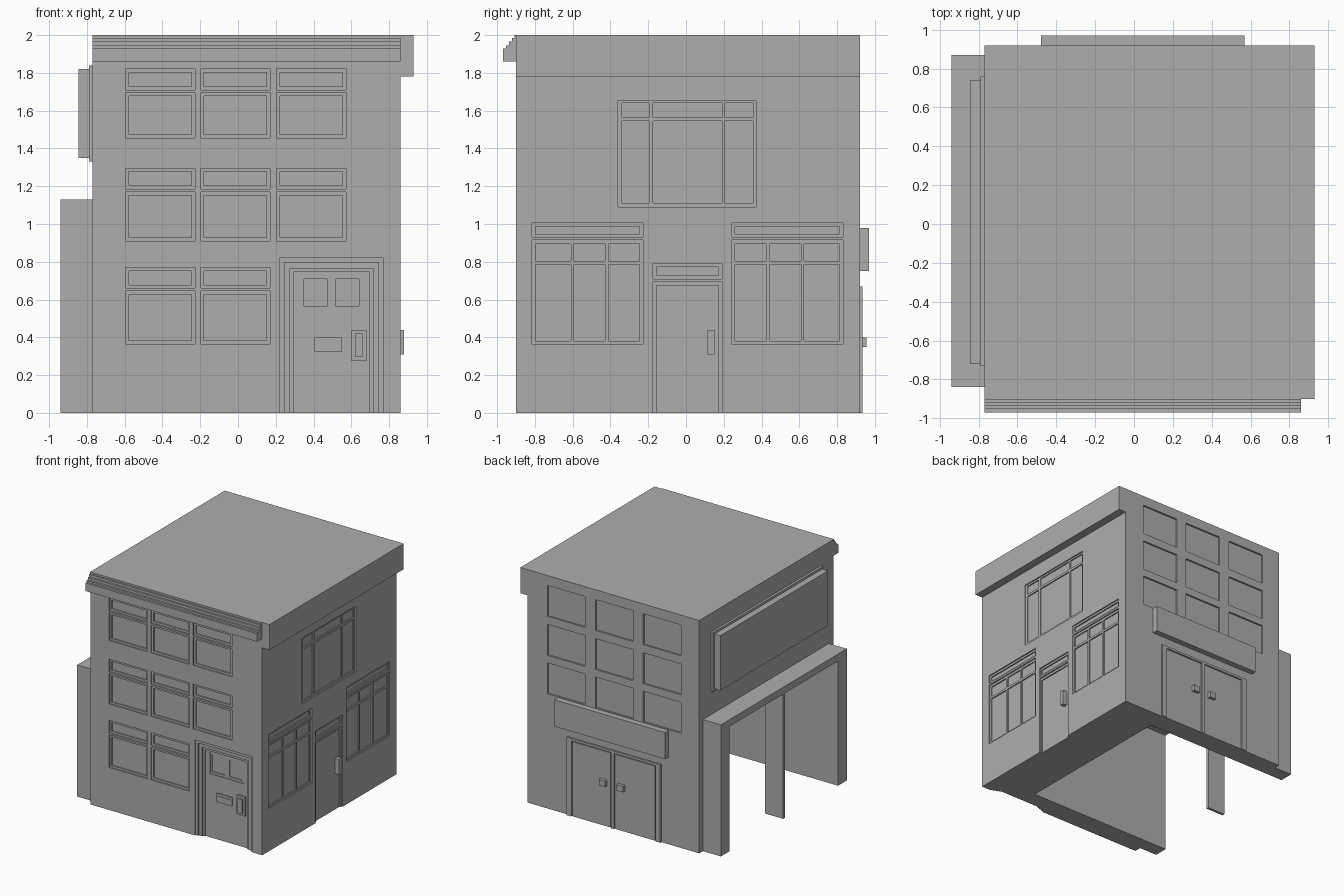
import bpy, bmesh

cube = bpy.data.objects.get("Cube")
if cube:
    bpy.data.objects.remove(cube, do_unlink=True)

grey = bpy.data.materials.new("plain_grey")
grey.use_nodes = True
COLOUR = (0.42, 0.42, 0.42, 1)
grey.diffuse_color = COLOUR
grey.node_tree.nodes["Principled BSDF"].inputs["Base Color"].default_value = COLOUR


def finish(name, bm):
    bmesh.ops.recalc_face_normals(bm, faces=bm.faces)
    mesh = bpy.data.meshes.new(name)
    bm.to_mesh(mesh)
    bm.free()
    mesh.materials.append(grey)
    obj = bpy.data.objects.new(name, mesh)
    bpy.context.collection.objects.link(obj)
    return obj


def boxes(name, spans):
    """One object from boxes given as (x0, x1, y0, y1, z0, z1)."""
    bm = bmesh.new()
    for x0, x1, y0, y1, z0, z1 in spans:
        for v in bmesh.ops.create_cube(bm, size=1)["verts"]:
            v.co.x = x1 if v.co.x > 0 else x0
            v.co.y = y1 if v.co.y > 0 else y0
            v.co.z = z1 if v.co.z > 0 else z0
    return finish(name, bm)


def cut(obj, spans):
    cutter = boxes("cutter", spans)
    cutter.hide_render = True
    mod = obj.modifiers.new("cut", "BOOLEAN")
    mod.operation, mod.solver, mod.object = "DIFFERENCE", "EXACT", cutter
    bpy.context.view_layer.update()
    graph = bpy.context.evaluated_depsgraph_get()
    mesh = bpy.data.meshes.new_from_object(obj.evaluated_get(graph))
    obj.modifiers.clear()
    obj.data = mesh
    bpy.data.objects.remove(cutter, do_unlink=True)


LEFT, RIGHT, FRONT, BACK = -0.77, 0.86, -0.90, 0.92


def on_wall(wall, a0, a1, z0, z1, inner, outer):
    """Box on a wall; inner and outer are distances out from its plane."""
    if wall == "front":
        return (a0, a1, FRONT - outer, FRONT - inner, z0, z1)
    if wall == "back":
        return (a0, a1, BACK + inner, BACK + outer, z0, z1)
    return (RIGHT + inner, RIGHT + outer, a0, a1, z0, z1)


layers = {}


def recess(wall, a0, a1, z0, z1, depth):
    bottom = -0.05 if z0 == 0 else z0
    layers.setdefault(depth, []).append(on_wall(wall, a0, a1, bottom, z1, -depth, 0.05))


def window(wall, a0, a1, z0, z1, columns=None, rows=None, rim=0.018):
    """Recessed frame with deeper panes."""
    recess(wall, a0, a1, z0, z1, 0.01)
    for c0, c1 in columns or [(a0 + rim, a1 - rim)]:
        for r0, r1 in rows or [(z0 + rim, z1 - rim)]:
            recess(wall, c0, c1, r0, r1, 0.02)


# front windows, with the door taking the last bay of the lowest row
for row, (sill, mid, lintel, top) in enumerate(
        [(0.365, 0.645, 0.66, 0.77), (0.91, 1.17, 1.185, 1.295), (1.455, 1.695, 1.71, 1.82)]):
    for left in (-0.595, -0.197, 0.205)[:2 if row == 0 else 3]:
        window("front", left, left + 0.367, sill, mid)
        window("front", left, left + 0.367, lintel, top)

# back windows
for left in (-0.595, -0.14, 0.315):
    for sill in (0.985, 1.315, 1.65):
        recess("back", left, left + 0.357, sill, sill + 0.265, 0.015)

# right side windows
window("right", -0.36, 0.37, 1.09, 1.655,
       [(-0.34, -0.195), (-0.175, 0.19), (0.205, 0.355)], [(1.11, 1.545), (1.565, 1.64)])
for a0, sign in ((-0.815, 1), (0.83, -1)):
    cols = [sorted((a0 + sign * p, a0 + sign * q))
            for p, q in ((0.018, 0.205), (0.222, 0.387), (0.404, 0.57))]
    lo, hi = sorted((a0, a0 + sign * 0.588))
    window("right", lo, hi, 0.365, 0.915, cols, [(0.38, 0.785), (0.805, 0.895)])
    window("right", lo, hi, 0.93, 1.005)

# side door and transom
window("right", -0.175, 0.19, 0.71, 0.79)
recess("right", -0.175, 0.19, 0, 0.695, 0.01)
recess("right", -0.157, 0.173, 0, 0.675, 0.02)

# stepped front doorway and its glazing
for step, (inset, depth) in enumerate([(0, 0.01), (0.025, 0.02), (0.055, 0.03), (0.075, 0.04)]):
    recess("front", 0.22 + inset, 0.77 - inset, 0, 0.82 - inset, depth)
recess("front", 0.335, 0.66, 0.545, 0.73, 0.047)
for left in (0.35, 0.515):
    recess("front", left, left + 0.125, 0.565, 0.71, 0.055)

# main block with open undercroft
undercroft = (-1.1, 0.45, -0.72, 0.75, -0.1, 1.07)
body = boxes("main_building", [(LEFT, RIGHT, FRONT, BACK, 0, 2)])
cut(body, [undercroft])
for depth in sorted(layers):
    cut(body, layers[depth])

# side portico and its middle post
portico = boxes("side_portico", [(-0.94, LEFT, -0.84, 0.87, 0, 1.13)])
cut(portico, [undercroft])
boxes("portico_post", [(-0.94, LEFT, 0.0, 0.025, 0, 1.07)])

# roof overhang and side billboard
boxes("roof_overhang", [(RIGHT, 0.93, FRONT, BACK, 1.78, 2)])
boxes("side_sign_backing", [(-0.79, LEFT, -0.73, 0.76, 1.33, 1.84)])
boxes("side_sign_board", [(-0.845, -0.79, -0.72, 0.74, 1.35, 1.82)])

# stepped front cornice, extruded along the facade
steps = [(-0.97, 1.93), (-0.953, 1.945), (-0.937, 1.965), (-0.92, 1.985), (-0.907, 2.0)]
profile = [(FRONT, 1.86)]
height = 1.86
for y, z in steps:
    profile += [(y, height), (y, z)]
    height = z
profile.append((FRONT, 2.0))
bm = bmesh.new()
face = bm.faces.new([bm.verts.new((LEFT, y, z)) for y, z in profile])
side = bmesh.ops.extrude_face_region(bm, geom=[face])["geom"]
bmesh.ops.translate(bm, vec=(RIGHT - LEFT, 0, 0),
                    verts=[g for g in side if isinstance(g, bmesh.types.BMVert)])
finish("front_cornice", bm)

# back sign and double doors
boxes("back_sign", [on_wall("back", -0.48, 0.57, 0.75, 0.98, 0, 0.05)])
boxes("back_door_frame", [on_wall("back", a, b, z, 0.67, 0, 0.015) for a, b, z in
                          ((-0.41, -0.365, 0), (0.03, 0.06, 0), (0.435, 0.48, 0), (-0.365, 0.03, 0.65),
                           (0.06, 0.435, 0.65))])
boxes("back_door_leaves", [on_wall("back", a, b, 0, 0.64, 0, 0.006)
                           for a, b in ((-0.355, 0.02), (0.07, 0.425))])
boxes("back_door_handles", [on_wall("back", a - 0.03, a + 0.03, 0.35, 0.4, 0, 0.035)
                            for a in (-0.04, 0.13)])

# door furniture
boxes("side_door_handle", [on_wall("right", 0.115, 0.15, 0.31, 0.44, -0.02, 0.02)])
boxes("letter_plate", [on_wall("front", 0.405, 0.55, 0.325, 0.40, -0.04, -0.03),
                       on_wall("front", 0.42, 0.535, 0.345, 0.38, -0.03, -0.025)])
boxes("front_door_handle", [on_wall("front", 0.60, 0.68, 0.275, 0.44, -0.04, -0.025),
                            on_wall("front", 0.62, 0.66, 0.295, 0.42, -0.025, -0.01)])
